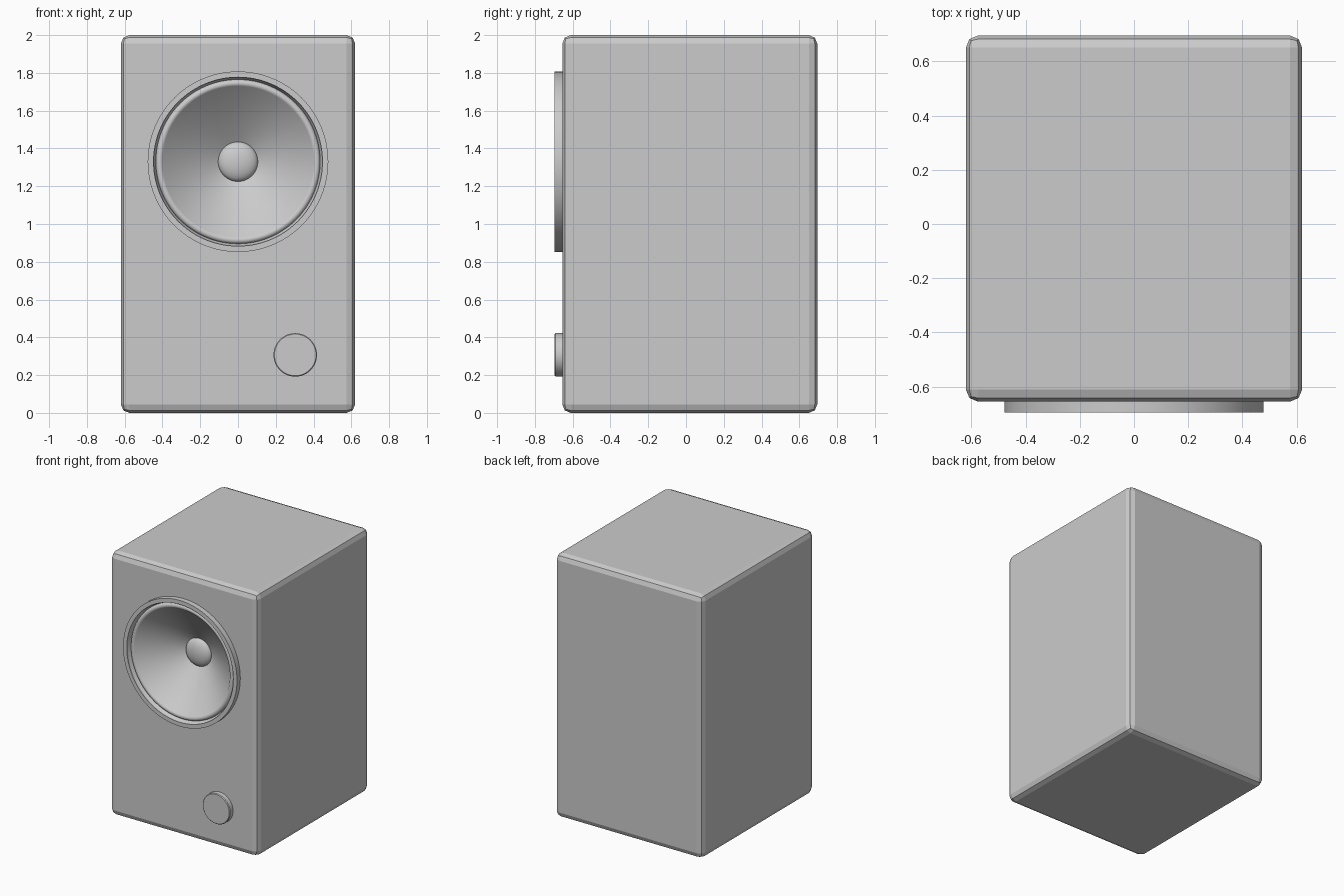
import bpy, bmesh, math
from mathutils import Vector

cube = bpy.data.objects.get("Cube")
if cube:
    bpy.data.objects.remove(cube, do_unlink=True)

grey = bpy.data.materials.new("light_grey")
grey.use_nodes = True
colour = (0.6, 0.6, 0.6, 1)
grey.diffuse_color = colour
grey.node_tree.nodes["Principled BSDF"].inputs["Base Color"].default_value = colour


def make_object(name, bm):
    bmesh.ops.recalc_face_normals(bm, faces=bm.faces)
    mesh = bpy.data.meshes.new(name)
    bm.to_mesh(mesh)
    bm.free()
    mesh.materials.append(grey)
    obj = bpy.data.objects.new(name, mesh)
    bpy.context.collection.objects.link(obj)
    return obj


def lathe(name, centre, profile, steps=96, angle=25):
    """Turn a list of (radius, y) points about the front-to-back axis."""
    bm = bmesh.new()
    x, z = centre
    verts = [bm.verts.new((x + r, y, z)) for r, y in profile]
    edges = [bm.edges.new(pair) for pair in zip(verts, verts[1:])]
    bmesh.ops.spin(bm, geom=verts + edges, cent=(x, 0, z), axis=(0, 1, 0),
                   angle=math.tau, steps=steps, use_duplicate=False)
    bmesh.ops.remove_doubles(bm, verts=bm.verts, dist=0.0002)
    obj = make_object(name, bm)
    bpy.ops.object.select_all(action="DESELECT")
    bpy.context.view_layer.objects.active = obj
    obj.select_set(True)
    bpy.ops.object.shade_smooth_by_angle(angle=math.radians(angle))
    return obj


DRIVER = (0, 1.33)
KNOB = (0.303, 0.307)
FRONT, BACK, FACE = -0.655, 0.695, -0.695

# Cabinet: box with two-step chamfered edges
bm = bmesh.new()
bmesh.ops.create_cube(bm, size=1)
bmesh.ops.scale(bm, vec=(1.24, BACK - FRONT, 2), verts=bm.verts)
bmesh.ops.translate(bm, vec=(0, (FRONT + BACK) / 2, 1), verts=bm.verts)
bmesh.ops.bevel(bm, geom=bm.edges[:], offset=0.045, segments=2, profile=0.5,
                affect="EDGES")
cabinet = make_object("cabinet", bm)

# Round opening in the front panel for the driver
cutter = lathe("driver_cutter", DRIVER,
               [(0, -0.8), (0.46, -0.8), (0.46, -0.4), (0, -0.4)])
cutter.hide_render = True
cutter.hide_viewport = True
cut = cabinet.modifiers.new("driver_opening", "BOOLEAN")
cut.object = cutter
cut.operation = "DIFFERENCE"
cut.solver = "EXACT"

# Mounting ring
lathe("driver_ring", DRIVER,
      [(0.478, FRONT + 0.005), (0.478, FACE), (0.447, FACE), (0.447, FRONT + 0.005),
       (0.478, FRONT + 0.005)])

# Rolled surround running into the cone
roll = [(0.415 + 0.02 * math.cos(a), -0.655 - 0.02 * math.sin(a))
        for a in (math.pi * i / 8 for i in range(7))]
lathe("speaker_cone", DRIVER,
      [(0.448, -0.685), (0.435, -0.655)] + roll[1:] + [(0.39, -0.655), (0.095, -0.46)],
      angle=50)

# Domed dust cap
dome = [(0.105 * math.cos(a), -0.468 - 0.045 * math.sin(a))
        for a in (math.pi / 2 * i / 8 for i in range(9))]
lathe("dust_cap", DRIVER, dome, steps=64, angle=40)

# Control knob with softened front edge
lathe("control_knob", KNOB,
      [(0.115, FRONT + 0.005), (0.115, -0.69), (0.11, FACE), (0, FACE)], steps=64)
